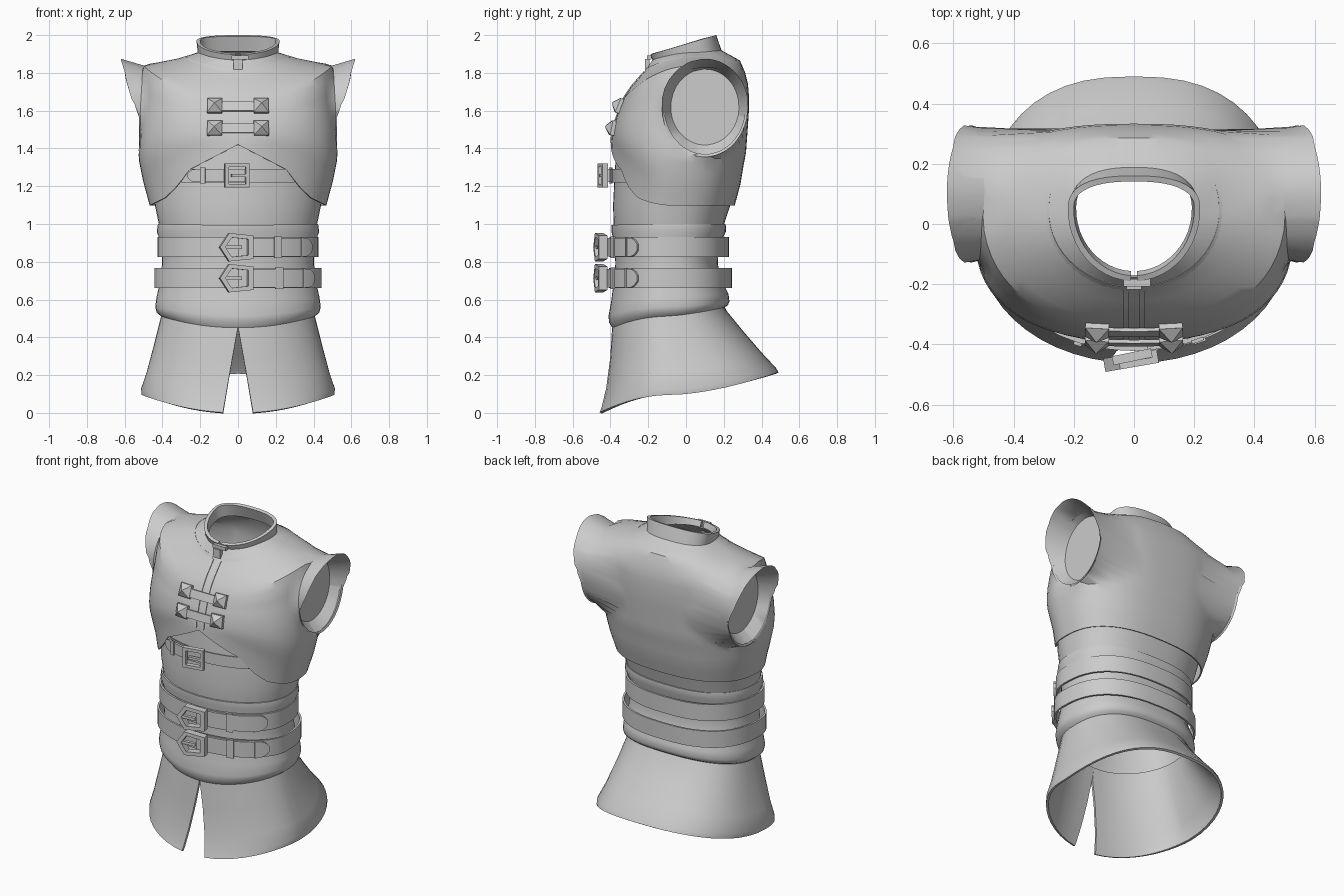
import bpy, bmesh, math
from mathutils import Vector, Matrix
from mathutils.bvhtree import BVHTree

if "Cube" in bpy.data.objects:
    bpy.data.objects.remove(bpy.data.objects["Cube"])

grey = bpy.data.materials.new("plain grey")
grey.diffuse_color = (0.6, 0.6, 0.6, 1)
grey.use_nodes = True
grey.node_tree.nodes["Principled BSDF"].inputs["Base Color"].default_value = grey.diffuse_color
FRONT = -math.pi / 2


def finish(name, bm, thick=0.0, offset=-1, angle=35):
    """Turn a bmesh into a named object with optional wall thickness."""
    me = bpy.data.meshes.new(name)
    bm.to_mesh(me)
    bm.free()
    me.materials.append(grey)
    ob = bpy.data.objects.new(name, me)
    bpy.context.collection.objects.link(ob)
    bpy.ops.object.select_all(action='DESELECT')
    ob.select_set(True)
    bpy.context.view_layer.objects.active = ob
    if thick:
        mod = ob.modifiers.new("wall", 'SOLIDIFY')
        mod.thickness, mod.offset = thick, offset
        bpy.ops.object.modifier_apply(modifier=mod.name)
    bpy.ops.object.shade_smooth_by_angle(angle=math.radians(angle))
    return ob


def point(ring, a):
    """Ring = half width, front y, back y, widest y, front z, side z, back z, front roundness."""
    xh, yf, yb, yc, zf, zs, zb = ring[:7]
    c, s = math.cos(a), math.sin(a)
    e = 0.8 if s > 0 else (ring[7] if len(ring) > 7 else 1.0)
    x = math.copysign(abs(c) ** e, c) * xh
    y = yc + (yb - yc) * s ** e if s > 0 else yc - (yc - yf) * abs(s) ** e
    return Vector((x, y, zs + (zb - zs) * s ** 1.3 if s > 0 else zs + (zf - zs) * s * s))


def loft(rings, n=48, gaps=None, a0=FRONT, a1=FRONT + math.tau, zrule=None):
    """Skin rings from top to bottom; gaps leave a front opening per ring."""
    bm = bmesh.new()
    closed = gaps is None and abs(a1 - a0 - math.tau) < 1e-6
    rows = []
    for r, ring in enumerate(rings):
        g = gaps[r] / ring[0] if gaps else 0
        row = []
        for i in range(n if closed else n + 1):
            p = point(ring, a0 + g + (a1 - a0 - 2 * g) * i / n)
            if zrule:
                p.z = zrule(r, p)
            row.append(bm.verts.new(p))
        rows.append(row)
    for u, d in zip(rows, rows[1:]):
        for i in range(n):
            j = (i + 1) % len(u)
            bm.faces.new((u[i], d[i], d[j], u[j]))
    return bm


def box(name, loc, size, rot=0.0):
    bm = bmesh.new()
    m = Matrix.Translation(loc) @ Matrix.Rotation(rot, 4, 'Z') @ Matrix.Diagonal((*size, 1))
    bmesh.ops.create_cube(bm, size=1, matrix=m)
    return finish(name, bm)


# Jacket body, with the hem cut up to a peak at the front
coarse = [
    (.21, -.17, .17, .04, 1.86, 1.90, 1.92, 1), (.31, -.215, .28, .04, 1.80, 1.87, 1.86, 1),
    (.42, -.285, .305, .07, 1.72, 1.848, 1.80, .9), (.50, -.325, .32, .09, 1.66, 1.835, 1.74, .8),
    (.505, -.345, .325, .09, 1.61, 1.75, 1.68, .75), (.51, -.355, .325, .07, 1.58, 1.66, 1.60, .75),
    (.515, -.365, .32, .04, 1.55, 1.57, 1.52, .75), (.52, -.373, .315, .0, 1.52, 1.48, 1.45, .78),
    (.52, -.38, .31, -.03, 1.49, 1.39, 1.38, .82), (.515, -.385, .295, -.05, 1.465, 1.33, 1.30, .88),
    (.495, -.388, .28, -.06, 1.44, 1.23, 1.21, .95), (.46, -.39, .25, -.07, 1.42, 1.10, 1.10, 1)]
jacket_rings = []
for u, d in zip(coarse, coarse[1:]):
    jacket_rings += [u, tuple((p + q) / 2 for p, q in zip(u, d))]
jacket_rings.append(coarse[-1])
hem = [(0, 1.42), (.27, 1.28), (.3, 1.22), (.38, 1.14), (.46, 1.10)]


def hem_z(r, p):
    if r < len(jacket_rings) - 1 or p.y > -.07:
        return p.z
    for (xa, za), (xb, zb) in zip(hem, hem[1:]):
        if abs(p.x) <= xb:
            return za + (zb - za) * (abs(p.x) - xa) / (xb - xa)
    return hem[-1][1]


bm = loft(jacket_rings, n=64, zrule=hem_z)
bm.normal_update()
surface = BVHTree.FromBMesh(bm)


# Armholes: rounded opening, cap flared over the shoulder, funnel back in to a closed end
def polar(co, ry, up, down):
    return math.atan2((co.z - 1.62) / (up if co.z > 1.62 else down), (co.y - .1) / ry)


def oval(a, ry, up, down):
    return .1 + ry * math.cos(a), 1.62 + (up if math.sin(a) > 0 else down) * math.sin(a)


def seam_x(z):
    return .5 + .018 * min(1, max(0, (1.83 - z) / .25))


def rim_x(z):
    return .523 if z < 1.6 else .54 + .08 * (z - 1.61) / .26


seam, rim, end = (.215, .21, .25), (.228, .255, .265), (.185, .205, .205)
for side in (-1, 1):
    def inside(c):
        up = seam[1] if c.z > 1.62 else seam[2]
        return c.x * side > .3 and ((c.y - .1) / seam[0]) ** 2 + ((c.z - 1.62) / up) ** 2 < 1
    dead = {f for f in bm.faces if inside(f.calc_center_median())}
    edges = [e for e in {e for f in dead for e in f.edges} if any(g not in dead for g in e.link_faces)]
    bmesh.ops.delete(bm, geom=list(dead), context='FACES')
    for v in {v for e in edges for v in e.verts}:
        y, z = oval(polar(v.co, *seam), *seam)
        v.co = (side * seam_x(z), y, z)
    for old, new, depth in ((seam, rim, rim_x), (rim, end, lambda z: .45)):
        geom = bmesh.ops.extrude_edge_only(bm, edges=edges)['geom']
        edges = [g for g in geom if isinstance(g, bmesh.types.BMEdge) and g.is_boundary]
        for v in {v for e in edges for v in e.verts}:
            y, z = oval(polar(v.co, *old), *new)
            v.co = (side * depth(z), y, z)
    bmesh.ops.holes_fill(bm, edges=edges, sides=0)
bmesh.ops.recalc_face_normals(bm, faces=bm.faces)
finish("jacket", bm, .008)

# Yoke around the neck with a raised border, and the standing collar
yoke = [(.215, -.18, .18, .04, 1.868, 1.905, 1.925), (.285, -.208, .255, .04, 1.822, 1.886, 1.878)]
finish("yoke", loft(yoke, gaps=[.03, .03]), .008)
border = [(.283, -.21, .255, .04, 1.824, 1.888, 1.880), (.312, -.222, .285, .04, 1.804, 1.875, 1.864)]
finish("yoke_border", loft(border, gaps=[.03, .03]), .012)
collar = [(.22, -.19, .16, .05, 0, 0, 0), (.212, -.175, .188, .05, 0, 0, 0)]
finish("collar", loft(collar, gaps=[.012, .012],
                      zrule=lambda r, p: 1.89 + .16 * p.y if r else 1.953 + .294 * p.y), .02)
box("collar_clasp", (.01, -.195, 1.882), (.09, .025, .022))
box("collar_tab", (0, -.205, 1.845), (.05, .025, .055))

# Under shirt, waist wrap and flared skirt
shirt = [(.47, -.365, .27, -.05, 1.46, 1.32, 1.3), (.455, -.378, .255, -.07, 1.26, 1.2, 1.2),
         (.44, -.386, .235, -.09, 1.1, 1.1, 1.1), (.415, -.383, .195, -.1, .98, .98, .98),
         (.40, -.37, .18, -.1, .9, .9, .9)]
finish("under_shirt", loft(shirt))
wrap = [(.424, -.395, .21, -.11, .995, 1.0, 1.0), (.43, -.395, .212, -.11, .96, .96, .96),
        (.405, -.378, .175, -.11, .89, .89, .89), (.402, -.374, .168, -.11, .79, .79, .79),
        (.412, -.382, .19, -.11, .70, .70, .70), (.432, -.396, .225, -.11, .59, .61, .63),
        (.438, -.41, .23, -.11, .515, .56, .59), (.43, -.408, .222, -.11, .48, .53, .57),
        (.405, -.39, .20, -.11, .45, .51, .555)]
finish("waist_wrap", loft(wrap), .01, angle=50)
skirt = [(.395, -.38, .185, -.1, .52, .58, .60), (.41, -.392, .215, -.1, .44, .50, .54),
         (.445, -.402, .305, -.1, .29, .36, .43), (.485, -.425, .40, -.09, .13, .21, .32),
         (.514, -.45, .475, -.08, .03, .125, .24), (.51, -.462, .49, -.08, .0, .095, .215)]
finish("skirt", loft(skirt, gaps=[.0, .003, .03, .058, .075, .08]), .015)


def strap(name, ring, z, h, a0, a1, thick, tip=0.0):
    """Band along part of a ring, with an optional rounded end."""
    n = 24
    bm = loft([ring[:4] + (z + h,) * 3, ring[:4] + (z - h,) * 3], n=n, a0=a0, a1=a1)
    bm.verts.index_update()
    if tip:
        for v in bm.verts:
            k = max(0, (v.index % (n + 1) / n - 1 + tip) / tip)
            v.co.z = z + (v.co.z - z) * max(.3, math.sqrt(max(0, 1 - k * k)))
    return finish(name, bm, thick, 1)


def grow(ring, d):
    return (ring[0] + d, ring[1] - d) + ring[2:]


def buckle(name, loc, outline, hole, thick, rot):
    """Flat frame from an outline with a smaller opening."""
    bm = bmesh.new()
    cx = sum(p[0] for p in outline) / len(outline)
    m = Matrix.Translation(loc) @ Matrix.Rotation(rot, 4, 'Z')
    outer = [bm.verts.new(m @ Vector((x, 0, z))) for x, z in outline]
    inner = [bm.verts.new(m @ Vector((cx + (x - cx) * hole, 0, z * hole))) for x, z in outline]
    n = len(outline)
    for i in range(n):
        j = (i + 1) % n
        bm.faces.new((outer[i], outer[j], inner[j], inner[i]))
    bmesh.ops.recalc_face_normals(bm, faces=bm.faces)
    finish(name, bm, thick, 0)


# Two waist belts with pointed buckles, keepers and rounded tails
shape = [(-.10, .0), (-.05, -.075), (.08, -.062), (.08, .062), (-.05, .075)]
for label, z, ring in (("upper", .877, (.42, -.40, .222, -.13)), ("lower", .713, (.435, -.402, .237, -.13))):
    finish(label + "_belt", loft([ring + (z + .053,) * 3, ring + (z - .053,) * 3]), .012, 0)
    strap(label + "_belt_tail", grow(ring, .006), z, .05, FRONT, FRONT + 1.12, .014, .16)
    strap(label + "_belt_keeper", grow(ring, .016), z, .058, FRONT + .45, FRONT + .55, .012)
    strap(label + "_belt_tail_cap", grow(ring, .015), z, .053, FRONT + .86, FRONT + .89, .01)
    buckle(label + "_belt_buckle", (0, -.452, z), shape, .68, .045, .17)
    box(label + "_belt_prong", (-.025, -.462, z), (.09, .02, .018), .1)


def drape(name, x0, x1, z0, z1, lift, thick, nx=8, nz=8):
    """Patch laid over the chest."""
    bm = bmesh.new()
    grid = []
    for j in range(nz + 1):
        row = []
        for i in range(nx + 1):
            x, z = x0 + (x1 - x0) * i / nx, z0 + (z1 - z0) * j / nz
            hit = surface.ray_cast(Vector((x, -2, z)), Vector((0, 1, 0)))[0]
            row.append(bm.verts.new((x, (hit.y if hit else -.385) - lift, z)))
        grid.append(row)
    for lo, hi in zip(grid, grid[1:]):
        for i in range(nx):
            bm.faces.new((lo[i], lo[i + 1], hi[i + 1], hi[i]))
    finish(name, bm, thick, 1)


# Front placket edges, and two fastenings with pyramid studs
for side in (-1, 1):
    drape("placket_edge", side * .026 - .01, side * .026 + .01, 1.43, 1.80, .001, .012, nx=1, nz=14)
for z in (1.62, 1.505):
    drape("fastening_strap", -.12, .12, z - .024, z + .024, .014, .012, nz=1)
    for x in (-.122, .122):
        hit, nor = surface.ray_cast(Vector((x, -2, z)), Vector((0, 1, 0)))[:2]
        turn = nor.to_track_quat('Z', 'Y').to_matrix().to_4x4()
        for part, r1, r2, d, up in (("stud_base", .056, .056, .035, .008), ("stud", .056, .002, .034, .042)):
            bm = bmesh.new()
            m = Matrix.Translation(hit + nor * up) @ turn @ Matrix.Rotation(math.pi / 4, 4, 'Z')
            bmesh.ops.create_cone(bm, cap_ends=True, segments=4, radius1=r1, radius2=r2, depth=d, matrix=m)
            finish(part, bm, angle=20)

# Chest band under the jacket peak, with its strap, keeper and square buckle
chest = (.458, -.386, .25, -.07)
strap("chest_band", chest, 1.255, .036, FRONT - .7, FRONT + .7, .006)
strap("chest_strap", (.46, -.405, .25, -.07), 1.256, .034, FRONT + .1, FRONT - .6, -.016, .14)
strap("chest_keeper", (.475, -.42, .25, -.07), 1.256, .042, FRONT - .43, FRONT - .37, .012)
square = [(-.07, -.064), (.062, -.064), (.062, .064), (-.07, .064)]
buckle("chest_buckle", (-.002, -.44, 1.256), square, .7, .03, .2)
box("chest_prong", (.01, -.442, 1.256), (.09, .02, .015), .15)
